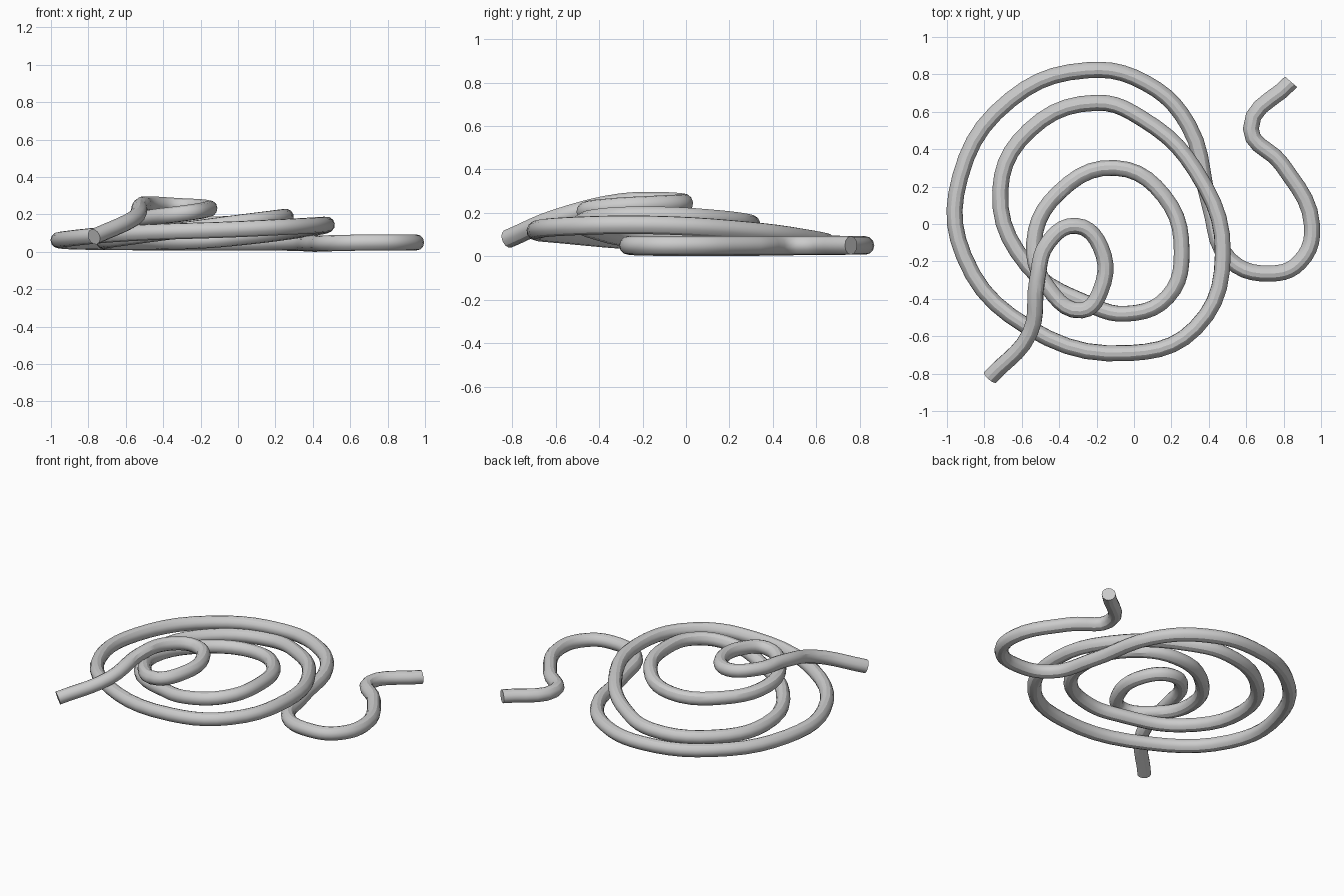
import bpy

# Centre line of the hose: (x, y, z) from the ground end to the top end
path = [
    # ground tail
    (.84, .76, .05), (.625, .51, .05), (.79, .32, .05), (.952, -.01, .05),
    (.885, -.205, .05), (.73, -.265, .05), (.51, -.19, .046), (.405, .1, .043),
    # outer loop
    (.29, .53, .048), (.06, .755, .05), (-.25, .822, .05), (-.66, .665, .052),
    (-.93, .25, .058), (-.91, -.17, .07), (-.57, -.55, .1), (-.02, -.69, .12),
    (.33, -.555, .137), (.475, -.16, .144),
    # second loop
    (.33, .285, .117), (.04, .565, .08), (-.2, .648, .06), (-.56, .5, .053),
    (-.715, .18, .055), (-.57, -.22, .08), (-.25, -.425, .122),
    # third loop
    (-.04, -.48, .15), (.18, -.39, .178), (.255, -.15, .187), (.16, .15, .17),
    (-.1, .3, .147), (-.4, .17, .147), (-.535, -.1, .16),
    # small top loop and hanging end
    (-.46, -.34, .183), (-.28, -.462, .207), (-.18, -.36, .223), (-.18, -.12, .237),
    (-.31, -.01, .244), (-.46, -.1, .253), (-.518, -.3, .247), (-.555, -.58, .18),
    (-.77, -.82, .08),
]

# Hose: round bevelled curve with closed ends
curve = bpy.data.curves.new("hose", "CURVE")
curve.dimensions = "3D"
curve.bevel_depth = 0.043
curve.bevel_resolution = 4
curve.resolution_u = 5
curve.use_fill_caps = True
spline = curve.splines.new("BEZIER")
spline.bezier_points.add(len(path) - 1)
for bp, co in zip(spline.bezier_points, path):
    bp.co = co
    bp.handle_left_type = bp.handle_right_type = "AUTO"
hose = bpy.data.objects.new("hose", curve)
bpy.context.collection.objects.link(hose)

# Convert to mesh: smooth side, sharp cut ends
bpy.context.view_layer.objects.active = hose
hose.select_set(True)
bpy.ops.object.convert(target="MESH")
bpy.ops.object.shade_smooth_by_angle()
